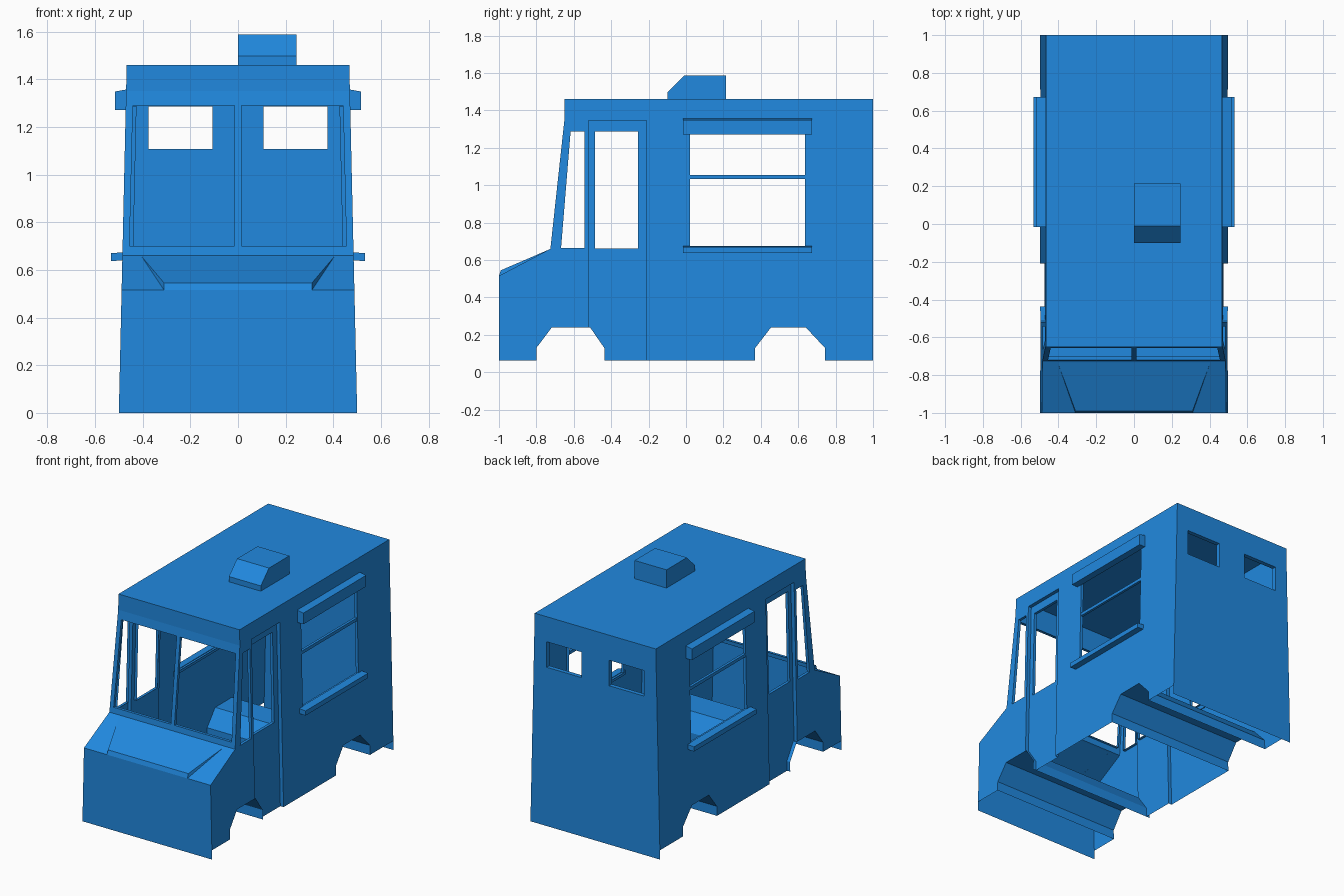
import bpy, bmesh
from mathutils import Vector

if "Cube" in bpy.data.objects:
    bpy.data.objects.remove(bpy.data.objects["Cube"])

paint = bpy.data.materials.new("blue_paint")
paint.diffuse_color = (0.015, 0.25, 0.74, 1)
paint.use_nodes = True
paint.node_tree.nodes["Principled BSDF"].inputs["Base Color"].default_value = paint.diffuse_color


def half(z):
    """Half width of the tapering body at height z."""
    return 0.5 - 0.0226 * z


def finish(name, bm, mirror=False):
    bmesh.ops.remove_doubles(bm, verts=bm.verts, dist=1e-5)
    bmesh.ops.recalc_face_normals(bm, faces=bm.faces)
    me = bpy.data.meshes.new(name)
    bm.to_mesh(me)
    bm.free()
    me.materials.append(paint)
    ob = bpy.data.objects.new(name, me)
    bpy.context.collection.objects.link(ob)
    if mirror:
        ob.modifiers.new("Mirror", 'MIRROR').use_mirror_merge = False
    return ob


def quad(bm, *pts):
    bm.faces.new([bm.verts.new(p) for p in pts])


def across(name, profile):
    """Sheet following a (y, z) profile over the full body width."""
    bm = bmesh.new()
    for (y0, z0), (y1, z1) in zip(profile, profile[1:]):
        quad(bm, (-half(z0), y0, z0), (half(z0), y0, z0),
             (half(z1), y1, z1), (-half(z1), y1, z1))
    return finish(name, bm)


def panel(name, outline, holes, place, depth=0.02, rim=(), rim_depth=0.025, mirror=False):
    """Flat sheet with holes; hole edges and the rim path get an inward reveal."""
    bm = bmesh.new()
    edges = []
    for loop in [outline] + holes:
        vs = [bm.verts.new(place(u, v, 0)) for u, v in loop]
        edges += [bm.edges.new((a, b)) for a, b in zip(vs, vs[1:] + vs[:1])]
    bmesh.ops.triangle_fill(bm, edges=edges, use_beauty=True)
    bmesh.ops.dissolve_limit(bm, angle_limit=0.01, verts=bm.verts, edges=bm.edges)
    paths = [(h + h[:1], depth) for h in holes] + [(list(rim), rim_depth)]
    for path, d in paths:
        for a, b in zip(path, path[1:]):
            quad(bm, place(*a, 0), place(*b, 0), place(*b, d), place(*a, d))
    return finish(name, bm, mirror)


def prism(name, pts, vec, mirror=False):
    bm = bmesh.new()
    a = [bm.verts.new(p) for p in pts]
    b = [bm.verts.new(Vector(p) + Vector(vec)) for p in pts]
    bm.faces.new(a)
    bm.faces.new(b[::-1])
    n = len(a)
    for i in range(n):
        j = (i + 1) % n
        bm.faces.new((a[i], b[i], b[j], a[j]))
    return finish(name, bm, mirror)


def rect(u0, u1, v0, v1):
    return [(u0, v0), (u1, v0), (u1, v1), (u0, v1)]


def on_side(y, z, d):
    return (half(z) - d, y, z)


def on_door(y, z, d):
    return (half(z) - 0.025 - d, y, z)


def on_back(x, z, d):
    return (x, 1 - d, z)


def on_windshield(x, z, d):
    return (x, -0.725 + (z - 0.66) * 0.075 / 0.69 + d, z)


BASE, BELT, ROOF = 0.064, 0.66, 1.46
front_arch = [(-0.80, BASE), (-0.80, 0.13), (-0.717, 0.24), (-0.513, 0.24), (-0.437, 0.13), (-0.437, BASE)]
rear_arch = [(0.37, BASE), (0.37, 0.13), (0.455, 0.24), (0.64, 0.24), (0.743, 0.13), (0.743, BASE)]

# Nose, roof and wheel wells run the full width
across("nose", [(-1, 0), (-1, 0.515), (-0.725, BELT)])
across("roof", [(-0.65, 1.35), (-0.65, ROOF), (1, ROOF)])
across("front_wheel_well", front_arch)
across("rear_wheel_well", rear_arch)

# Side walls with wheel arches, door recess, quarter window and serving hatch
door_frame = [(-0.52, 0.24), (-0.52, 1.345), (-0.21, 1.345), (-0.21, BASE)]
side = ([(-1, BASE)] + front_arch[:3] + door_frame + rear_arch
        + [(1, BASE), (1, ROOF), (-0.65, ROOF), (-0.65, 1.35), (-0.725, BELT), (-1, 0.515)])
quarter = [(-0.668, 0.665), (-0.542, 0.665), (-0.542, 1.287), (-0.617, 1.287)]
hatch = rect(0.022, 0.635, 0.67, 1.30)
panel("side_wall", side, [quarter, hatch], on_side, rim=door_frame, mirror=True)

# Recessed doors
panel("door", [(-0.52, 0.24)] + front_arch[3:] + [(-0.21, BASE), (-0.21, 1.345), (-0.52, 1.345)],
      [rect(-0.487, -0.257, 0.662, 1.287)], on_door, mirror=True)

# Split windshield frame
panes = [[(s * 0.014, 0.70), (s * 0.455, 0.70), (s * 0.441, 1.29), (s * 0.014, 1.29)] for s in (-1, 1)]
b, t = half(BELT), half(1.35)
panel("windshield_frame", [(-b, BELT), (b, BELT), (t, 1.35), (-t, 1.35)], panes, on_windshield)

# Rear wall with two small windows
t = half(ROOF)
panel("rear_wall", [(-0.5, 0), (0.5, 0), (t, ROOF), (-t, ROOF)],
      [rect(-0.375, -0.107, 1.107, 1.285), rect(0.107, 0.375, 1.107, 1.285)], on_back, depth=0.03)

# Raised hood bulge
bm = bmesh.new()
A, B, C = [[Vector((s * x, y, z)) for s in (-1, 1)]
           for x, y, z in ((0.31, -1, 0.515), (0.31, -0.99, 0.545), (0.405, -0.73, 0.657))]
quad(bm, A[0], A[1], B[1], B[0])
quad(bm, B[0], B[1], C[1], C[0])
for i in (0, 1):
    quad(bm, A[i], B[i], C[i])
finish("hood_bulge", bm)

# Serving hatch awning, counter and middle rail on both sides
span = (0, 0.69, 0)
prism("awning", [(0.468, -0.017, 1.27), (0.517, -0.017, 1.27), (0.517, -0.017, 1.348), (0.468, -0.017, 1.357)],
      span, mirror=True)
prism("counter", [(0.48, -0.017, 0.64), (0.533, -0.017, 0.637), (0.533, -0.017, 0.67), (0.48, -0.017, 0.674)],
      span, mirror=True)
prism("hatch_rail", [(x, 0.022, z) for x, z in rect(0.456, 0.474, 1.033, 1.055)], (0, 0.613, 0), mirror=True)

# Roof vent with sloped front
prism("roof_vent", [(0, y, z) for y, z in ((-0.1, ROOF), (-0.1, 1.497), (-0.01, 1.587), (0.215, 1.587), (0.215, ROOF))],
      (0.246, 0, 0))
